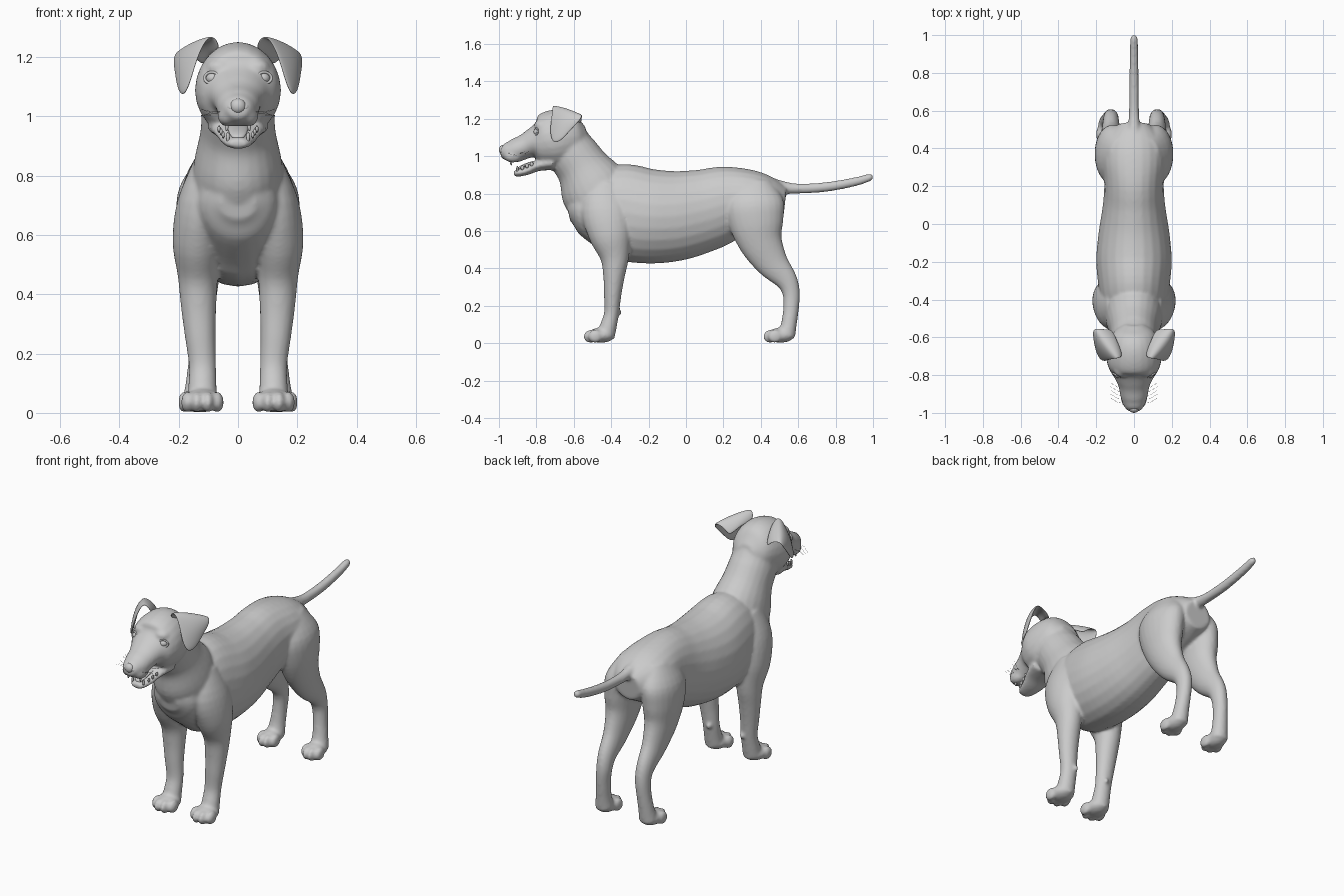
import bpy, bmesh, math
from mathutils import Vector, Matrix

coat = bpy.data.materials.new("plain grey")
coat.diffuse_color = (0.6, 0.6, 0.6, 1)


def finish(name, bm):
    bmesh.ops.recalc_face_normals(bm, faces=bm.faces[:])
    me = bpy.data.meshes.new(name)
    bm.to_mesh(me)
    bm.free()
    for p in me.polygons:
        p.use_smooth = True
    me.materials.append(coat)
    ob = bpy.data.objects.new(name, me)
    bpy.context.collection.objects.link(ob)
    return ob


def spline(st, n=4):
    """Catmull-Rom refinement of a station list."""
    st = [Vector(s) for s in st]
    out = []
    for i in range(len(st) - 1):
        a, b, c, d = st[max(i - 1, 0)], st[i], st[i + 1], st[min(i + 2, len(st) - 1)]
        for k in range(n):
            t = k / n
            out.append(0.5 * (2 * b + (c - a) * t + (2 * a - 5 * b + 4 * c - d) * t * t
                              + (3 * b - a - 3 * c + d) * t ** 3))
    return out + [st[-1]]


def loft(bm, stations, side=1, sides=24):
    """Elliptical rings (x, y, z, half width, half depth) square to the path."""
    st = spline(stations)
    rings = []
    for i, s in enumerate(st):
        t = st[min(i + 1, len(st) - 1)] - st[max(i - 1, 0)]
        up = Vector((0, -t[2], t[1])).normalized()
        ring = []
        for k in range(sides):
            a = math.tau * k / sides
            p = Vector(s[:3]) + Vector((s[3] * math.cos(a), 0, 0)) + up * s[4] * math.sin(a)
            ring.append(bm.verts.new((p.x * side, p.y, p.z)))
        rings.append(ring)
    for r, q in zip(rings, rings[1:]):
        for k in range(sides):
            j = (k + 1) % sides
            bm.faces.new((r[k], r[j], q[j], q[k]))
    bm.faces.new(rings[0])
    bm.faces.new(rings[-1])


def ball(bm, loc, rad, tilt=0):
    m = Matrix.Translation(loc) @ Matrix.Rotation(tilt, 4, 'X') @ Matrix.Diagonal((*rad, 1))
    bmesh.ops.create_uvsphere(bm, u_segments=20, v_segments=12, radius=1, matrix=m)


def heights(rows):
    """Rows of (y, top, bottom, half width) to loft stations."""
    return [(0, y, (t + b) / 2, w, (t - b) / 2) for y, t, b, w in rows]


body = bmesh.new()
# torso
loft(body, heights([
    (-0.63, 0.76, 0.65, 0.06), (-0.58, 0.84, 0.585, 0.125), (-0.45, 0.93, 0.495, 0.165),
    (-0.35, 0.96, 0.445, 0.185), (-0.2, 0.932, 0.425, 0.2), (-0.05, 0.922, 0.44, 0.188),
    (0.1, 0.932, 0.49, 0.165), (0.22, 0.948, 0.545, 0.158), (0.35, 0.93, 0.6, 0.17),
    (0.45, 0.89, 0.64, 0.15), (0.53, 0.835, 0.68, 0.08)]))
# neck
loft(body, [(0, -0.43, 0.70, 0.16, 0.17), (0, -0.495, 0.835, 0.15, 0.182),
            (0, -0.555, 0.94, 0.128, 0.143), (0, -0.61, 1.02, 0.122, 0.135),
            (0, -0.645, 1.1, 0.115, 0.115)])
# skull and muzzle
loft(body, heights([
    (-0.53, 1.16, 1.07, 0.05), (-0.57, 1.215, 1.0, 0.105), (-0.64, 1.252, 0.95, 0.135),
    (-0.72, 1.242, 0.93, 0.145), (-0.775, 1.205, 0.94, 0.128), (-0.82, 1.15, 0.985, 0.1),
    (-0.86, 1.118, 0.985, 0.082), (-0.92, 1.09, 0.965, 0.07), (-0.97, 1.068, 0.98, 0.05),
    (-0.99, 1.05, 1.0, 0.03)]))
# lower jaw
loft(body, [(0, -0.71, 0.965, 0.105, 0.04), (0, -0.79, 0.95, 0.085, 0.03),
            (0, -0.85, 0.922, 0.062, 0.023), (0, -0.9, 0.91, 0.046, 0.02),
            (0, -0.92, 0.909, 0.028, 0.014)])
# tail
loft(body, [(0, 0.42, 0.85, 0.05, 0.05), (0, 0.5, 0.835, 0.034, 0.036), (0, 0.6, 0.826, 0.026, 0.027),
            (0, 0.75, 0.835, 0.025, 0.026), (0, 0.9, 0.862, 0.023, 0.024),
            (0, 0.98, 0.885, 0.02, 0.02), (0, 1.0, 0.891, 0.011, 0.011)])
for s in (1, -1):
    # shoulder and front leg
    loft(body, [(0.085, -0.43, 0.86, 0.06, 0.09), (0.118, -0.43, 0.72, 0.085, 0.13),
                (0.135, -0.405, 0.58, 0.086, 0.115), (0.135, -0.382, 0.46, 0.068, 0.078),
                (0.133, -0.385, 0.36, 0.06, 0.058), (0.128, -0.392, 0.26, 0.052, 0.047),
                (0.12, -0.398, 0.16, 0.046, 0.04), (0.12, -0.415, 0.09, 0.048, 0.045),
                (0.12, -0.43, 0.04, 0.052, 0.05)], s)
    ball(body, (s * 0.105, -0.357, 0.165), (0.014, 0.014, 0.016))
    # thigh and hind leg
    loft(body, [(0.07, 0.36, 0.87, 0.06, 0.09), (0.108, 0.365, 0.76, 0.09, 0.155),
                (0.12, 0.375, 0.65, 0.088, 0.148), (0.122, 0.4, 0.54, 0.073, 0.118),
                (0.122, 0.46, 0.43, 0.055, 0.088), (0.122, 0.535, 0.34, 0.044, 0.06),
                (0.122, 0.562, 0.27, 0.04, 0.047), (0.128, 0.562, 0.19, 0.038, 0.042),
                (0.135, 0.55, 0.1, 0.042, 0.042), (0.138, 0.535, 0.04, 0.05, 0.05)], s)
    # paws with four toes each
    for px, py, w in ((0.12, -0.43, 1.0), (0.14, 0.53, 0.85)):
        ball(body, (s * px, py - 0.025, 0.042), (0.062 * w, 0.075, 0.04))
        for dx, dy in ((-0.051, -0.055), (-0.019, -0.08), (0.019, -0.08), (0.051, -0.055)):
            ball(body, (s * (px + dx * w), py + dy, 0.036), (0.021 * w, 0.038, 0.036), 0.2)
    # brow and cheek
    ball(body, (s * 0.062, -0.772, 1.165), (0.045, 0.04, 0.03))
    ball(body, (s * 0.034, -0.925, 1.0), (0.035, 0.05, 0.035))

dog = finish("body", body)
mod = dog.modifiers.new("blend parts", 'REMESH')
mod.mode = 'VOXEL'
mod.voxel_size = 0.0085
mod.use_smooth_shade = True
mod = dog.modifiers.new("soften joins", 'SMOOTH')
mod.factor = 0.5
mod.iterations = 7

# folded ears: rows run front to back, from root over the fold to the tip
ear_rows = [
    [(0.06, -0.69, 1.215), (0.09, -0.62, 1.215), (0.115, -0.555, 1.16)],
    [(0.068, -0.712, 1.262), (0.105, -0.64, 1.25), (0.15, -0.555, 1.205)],
    [(0.1, -0.715, 1.275), (0.155, -0.64, 1.256), (0.205, -0.55, 1.222)],
    [(0.135, -0.722, 1.2), (0.195, -0.65, 1.2), (0.22, -0.56, 1.195)],
    [(0.155, -0.73, 1.13), (0.195, -0.675, 1.13), (0.21, -0.61, 1.145)],
    [(0.178, -0.715, 1.075), (0.19, -0.69, 1.07), (0.2, -0.66, 1.09)]]
for s, side in ((1, "left"), (-1, "right")):
    bm = bmesh.new()
    grid = [[bm.verts.new((s * x, y, z)) for x, y, z in row] for row in ear_rows]
    for a, b in zip(grid, grid[1:]):
        for k in range(2):
            bm.faces.new((a[k], a[k + 1], b[k + 1], b[k]))
    ear = finish(side + "_ear", bm)
    mod = ear.modifiers.new("thickness", 'SOLIDIFY')
    mod.thickness = 0.014
    mod.offset = 0
    mod = ear.modifiers.new("round", 'SUBSURF')
    mod.levels = mod.render_levels = 3

    # eyeball with a lid rim
    bm = bmesh.new()
    ball(bm, (s * 0.083, -0.79, 1.128), (0.025, 0.025, 0.021))
    finish(side + "_eye", bm)
    bm = bmesh.new()
    out = Vector((s * 0.45, -1, 0.15)).normalized()
    across = out.cross(Vector((0, 0, 1))).normalized()
    up = across.cross(out)
    rim = []
    for i in range(24):
        a = math.tau * i / 24
        d = across * math.cos(a) * 0.026 + up * math.sin(a) * 0.019
        c = Vector((s * 0.083, -0.79, 1.128)) + out * 0.015 + d
        rim.append([bm.verts.new(c + (d.normalized() * math.cos(b) + out * math.sin(b)) * 0.005)
                    for b in (math.tau * j / 8 for j in range(8))])
    for i in range(24):
        for j in range(8):
            n, m = rim[(i + 1) % 24], (j + 1) % 8
            bm.faces.new((rim[i][j], n[j], n[m], rim[i][m]))
    finish(side + "_eyelids", bm)

    # whiskers
    cu = bpy.data.curves.new(side + "_whiskers", 'CURVE')
    cu.dimensions = '3D'
    cu.bevel_depth = 0.0006
    cu.bevel_resolution = 0
    for i in range(5):
        sp = cu.splines.new('POLY')
        sp.points.add(2)
        y, z = -0.95 + 0.02 * i, 1.015 - 0.006 * (i % 3)
        for p, (dx, dy, dz) in zip(sp.points, ((0.05, 0, 0), (0.085, 0.005, 0.0), (0.125, 0.03, -0.015 + 0.008 * i))):
            p.co = (s * dx, y + dy, z + dz, 1)
    cu.materials.append(coat)
    bpy.context.collection.objects.link(bpy.data.objects.new(side + "_whiskers", cu))

# nose
bm = bmesh.new()
ball(bm, (0, -0.978, 1.034), (0.027, 0.022, 0.026))
for s in (1, -1):
    ball(bm, (s * 0.022, -0.97, 1.03), (0.018, 0.02, 0.016))
finish("nose", bm)

# tongue
bm = bmesh.new()
loft(bm, [(0, -0.75, 0.97, 0.045, 0.015), (0, -0.82, 0.962, 0.036, 0.011),
          (0, -0.87, 0.946, 0.03, 0.009), (0, -0.895, 0.932, 0.022, 0.008),
          (0, -0.903, 0.926, 0.01, 0.004)])
finish("tongue", bm)

# teeth
bm = bmesh.new()
for s in (1, -1):
    ball(bm, (s * 0.034, -0.902, 0.93), (0.006, 0.006, 0.018))
    ball(bm, (s * 0.038, -0.935, 0.968), (0.006, 0.006, 0.018))
    for i in range(3):
        ball(bm, (s * (0.05 + 0.007 * i), -0.875 + 0.025 * i, 0.938 + 0.01 * i), (0.005, 0.009, 0.012))
finish("teeth", bm)
